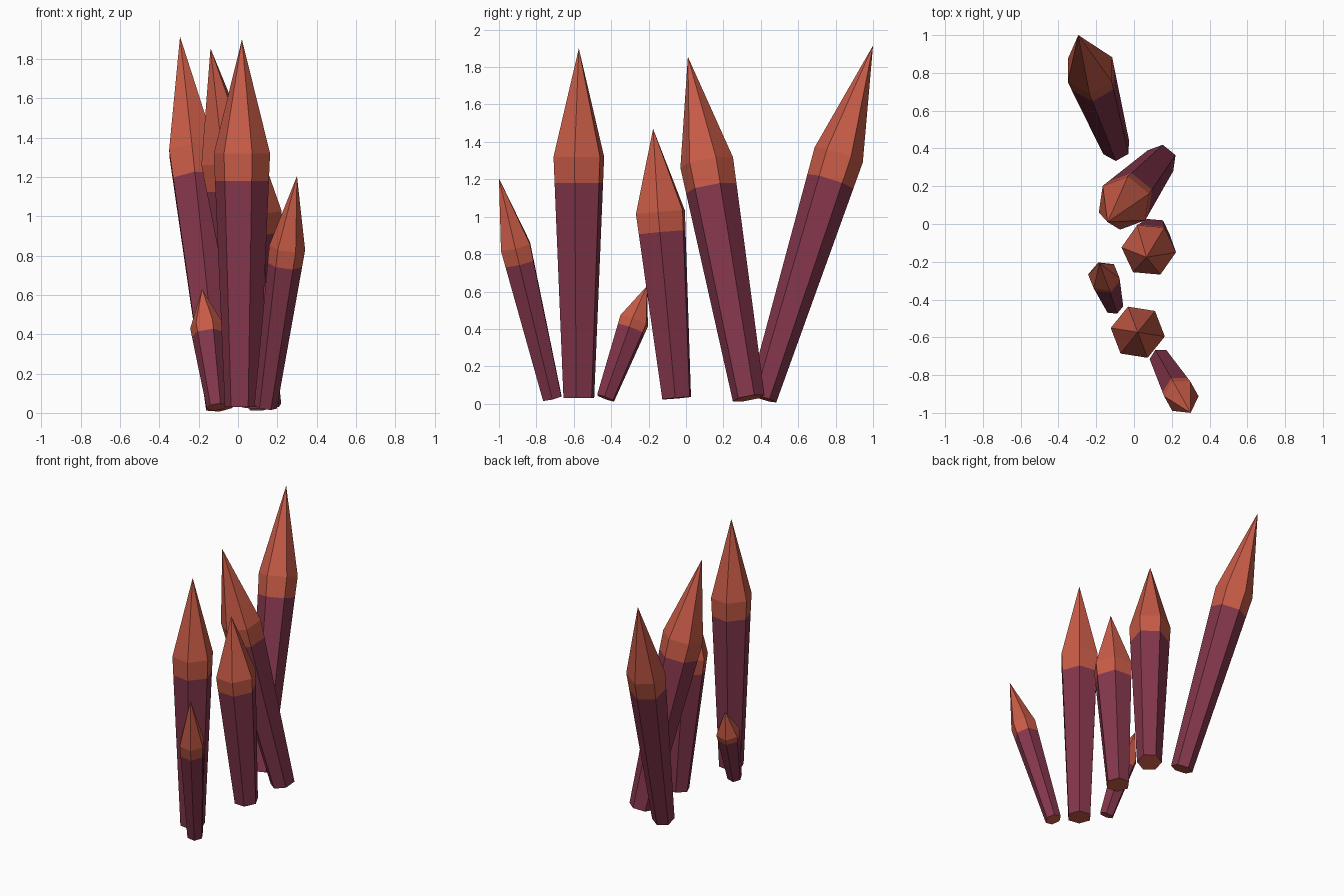
import bpy, bmesh, math
from mathutils import Vector, Matrix

if "Cube" in bpy.data.objects:
    bpy.data.objects.remove(bpy.data.objects["Cube"])


def material(name, rgb):
    m = bpy.data.materials.new(name)
    m.diffuse_color = (*rgb, 1)
    m.use_nodes = True
    m.node_tree.nodes["Principled BSDF"].inputs["Base Color"].default_value = m.diffuse_color
    return m


PLUM = material("plum", (0.23, 0.037, 0.072))
ORANGE = material("burnt_orange", (0.58, 0.105, 0.063))

SHOULDER, BAND = 0.69, 0.615   # fractions of the crystal length


def crystal(name, base, tip, r_base, r_shoulder, phase):
    """Six-sided crystal flaring to a shoulder, then narrowing to a point."""
    base, tip = Vector(base), Vector(tip)
    axis = tip - base
    length = axis.length
    frame = Matrix.Translation(base) @ Vector((0, 0, 1)).rotation_difference(axis).to_matrix().to_4x4()
    r_band = r_base + (r_shoulder - r_base) * BAND / SHOULDER
    bm = bmesh.new()

    def ring(r, t):
        angles = [math.radians(phase + 60 * i) for i in range(6)]
        return [bm.verts.new(frame @ Vector((r * math.cos(a), r * math.sin(a), t * length))) for a in angles]

    rings = [ring(r_base, 0), ring(r_band, BAND), ring(r_shoulder, SHOULDER)]
    point = bm.verts.new(tip)
    bm.faces.new(rings[0][::-1]).material_index = 1      # underside cap
    for i in range(6):
        j = (i + 1) % 6
        for k in range(2):                               # shaft, then orange band
            lo, hi = rings[k], rings[k + 1]
            bm.faces.new((lo[i], lo[j], hi[j], hi[i])).material_index = k
        bm.faces.new((rings[2][i], rings[2][j], point)).material_index = 1

    mesh = bpy.data.meshes.new(name)
    bm.to_mesh(mesh)
    bm.free()
    mesh.materials.append(PLUM)
    mesh.materials.append(ORANGE)
    bpy.context.collection.objects.link(bpy.data.objects.new(name, mesh))


# name, base centre, tip, base radius, shoulder radius, twist
crystal("upright_crystal", (0.02, -0.573, 0.03), (0.02, -0.573, 1.9), 0.088, 0.145, -9)
crystal("back_leaning_crystal", (-0.095, 0.408, 0.03), (-0.295, 1.0, 1.915), 0.078, 0.135, 30)
crystal("crossing_crystal", (0.14, 0.335, 0.03), (-0.14, 0.01, 1.855), 0.087, 0.145, 21)
crystal("middle_crystal", (0.105, -0.05, 0.03), (0.066, -0.176, 1.47), 0.085, 0.145, -5)
crystal("front_leaning_crystal", (0.14, -0.715, 0.03), (0.3, -1.0, 1.205), 0.058, 0.092, -1)
crystal("small_crystal", (-0.108, -0.43, 0.03), (-0.183, -0.208, 0.63), 0.052, 0.085, -8)
